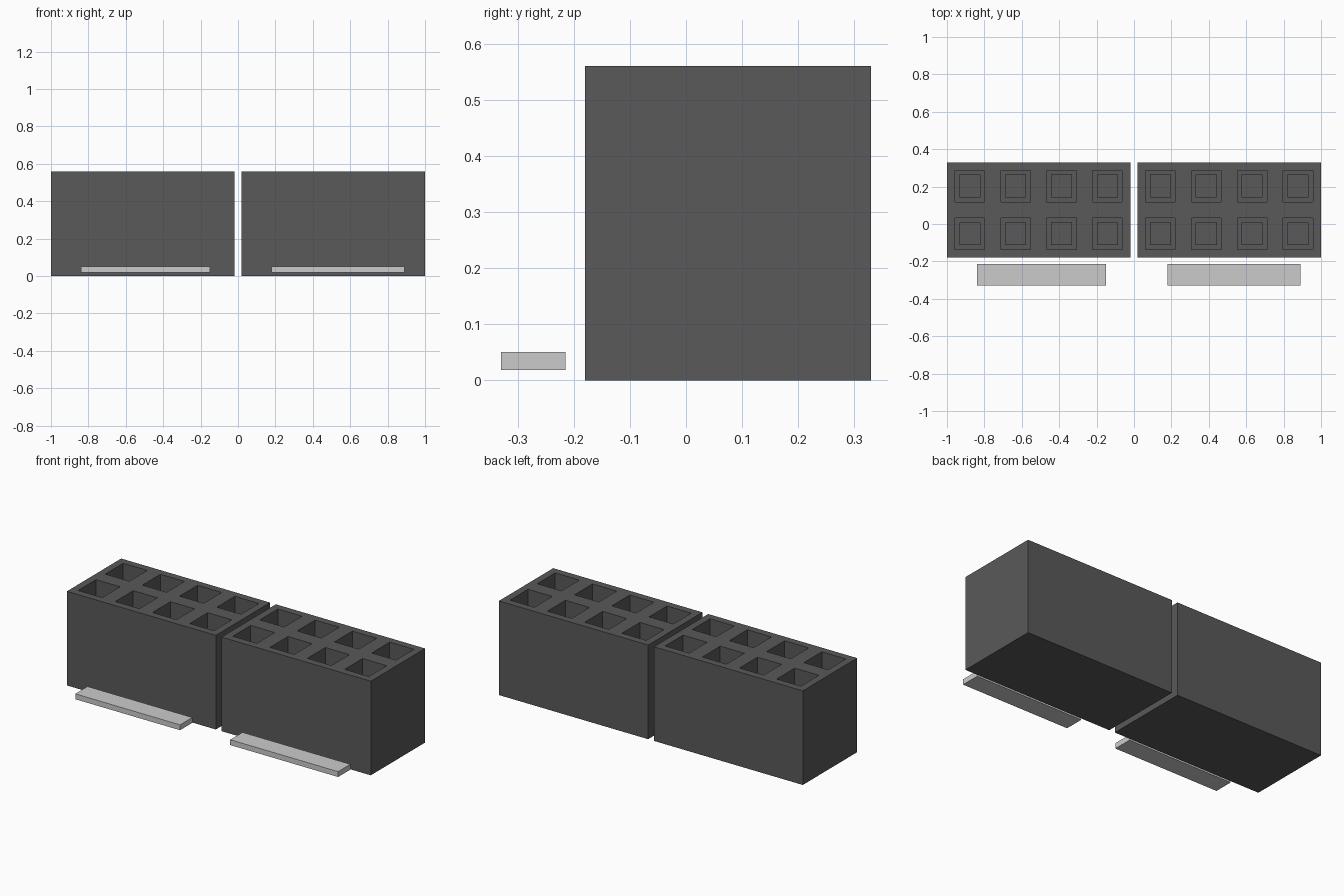
import bpy, bmesh
from mathutils import Matrix, Vector

if "Cube" in bpy.data.objects:
    bpy.data.objects.remove(bpy.data.objects["Cube"])

HEIGHT = 0.56
Y0, Y1 = -0.18, 0.33

plastic = bpy.data.materials.new("dark_plastic")
plastic.diffuse_color = (0.1, 0.1, 0.1, 1)
plastic.use_nodes = True
plastic.node_tree.nodes["Principled BSDF"].inputs["Base Color"].default_value = plastic.diffuse_color


def add_object(name, bm, mat=None):
    bmesh.ops.recalc_face_normals(bm, faces=bm.faces)
    mesh = bpy.data.meshes.new(name)
    bm.to_mesh(mesh)
    bm.free()
    obj = bpy.data.objects.new(name, mesh)
    bpy.context.collection.objects.link(obj)
    if mat:
        mesh.materials.append(mat)
    return obj


def push(bm, faces, dz):
    """Extrude each face straight up or down."""
    new = bmesh.ops.extrude_discrete_faces(bm, faces=faces)["faces"]
    verts = list({v for f in new for v in f.verts})
    bmesh.ops.translate(bm, verts=verts, vec=(0, 0, dz))
    return new


def socket_block(name, x0, x1):
    bm = bmesh.new()
    # top divided into one cell per socket
    m = (Matrix.Translation(((x0 + x1) / 2, (Y0 + Y1) / 2, HEIGHT))
         @ Matrix.Diagonal((x1 - x0, Y1 - Y0, 1, 1)))
    bmesh.ops.create_grid(bm, x_segments=4, y_segments=2, size=0.5, matrix=m)
    cells = list(bm.faces)
    # outer walls and underside
    rim = [e for e in bm.edges if e.is_boundary]
    ext = bmesh.ops.extrude_edge_only(bm, edges=rim)["geom"]
    for v in ext:
        if isinstance(v, bmesh.types.BMVert):
            v.co.z = 0
    low = [e for e in bm.edges if all(abs(v.co.z) < 1e-6 for v in e.verts)]
    bmesh.ops.contextual_create(bm, geom=low)
    # square sockets, each with a square pin rising from its floor
    bmesh.ops.inset_individual(bm, faces=cells, thickness=0.061)
    floors = push(bm, cells, -0.44)
    bmesh.ops.inset_individual(bm, faces=floors, thickness=0.033)
    push(bm, floors, 0.3)
    return add_object(name, bm, plastic)


def label_plate(name, x0, x1):
    # blank marker plate in front of a block
    bm = bmesh.new()
    lo, hi = Vector((x0, -0.33, 0.018)), Vector((x1, -0.215, 0.05))
    m = Matrix.Translation((lo + hi) / 2) @ Matrix.Diagonal((*(hi - lo), 1))
    bmesh.ops.create_cube(bm, size=1, matrix=m)
    return add_object(name, bm)


socket_block("left_socket_block", -1.0, -0.02)
socket_block("right_socket_block", 0.018, 1.0)
label_plate("left_label_plate", -0.84, -0.15)
label_plate("right_label_plate", 0.18, 0.89)
